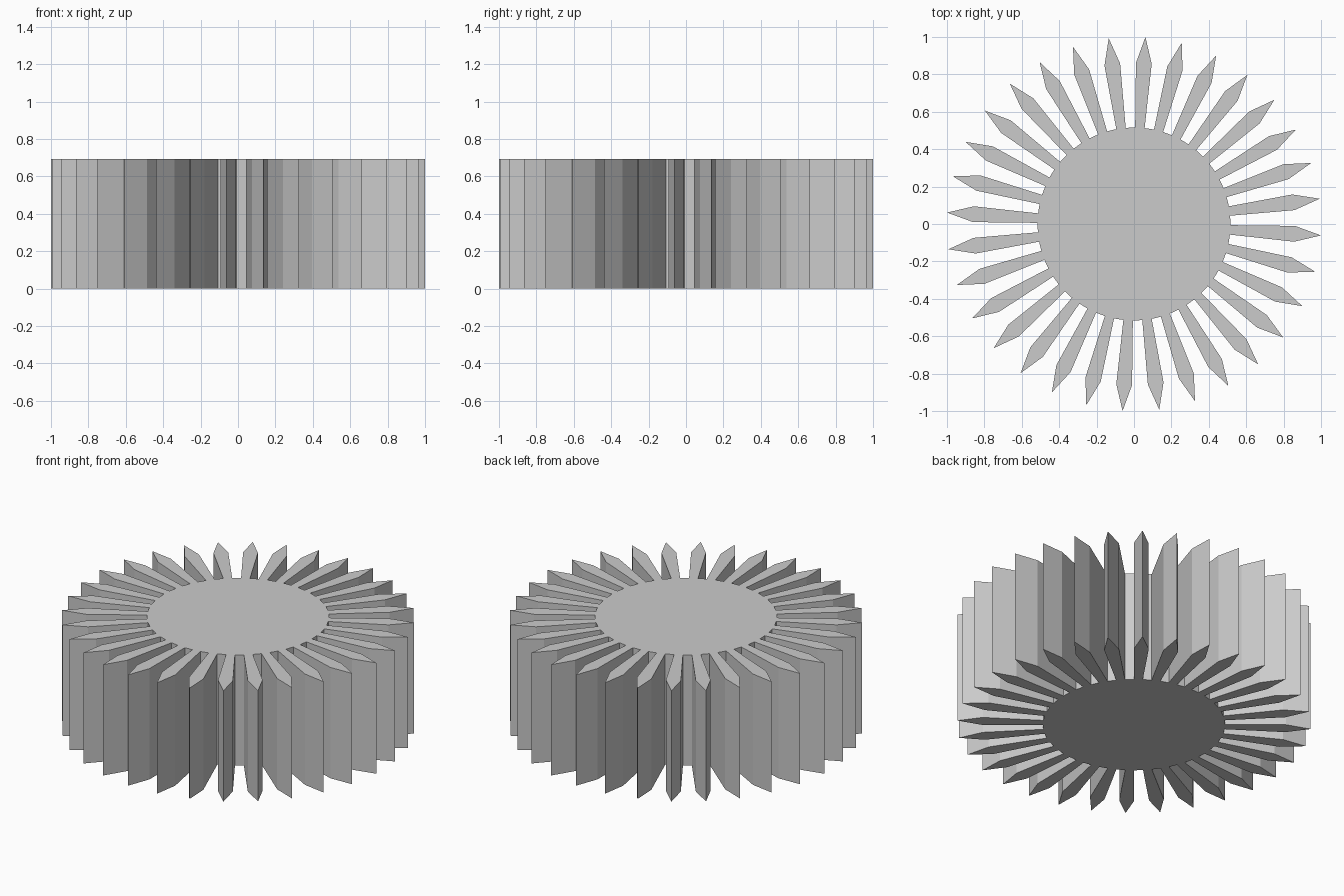
import bpy
import bmesh
from math import cos, sin, radians

if "Cube" in bpy.data.objects:
    bpy.data.objects.remove(bpy.data.objects["Cube"])

TEETH = 32
STEP = 360 / TEETH
OFFSET = -3.5          # angle of the first tooth tip
HALF = STEP / 4        # half the angular width of a tooth
HEIGHT = 0.693
ROOT_R, SHOULDER_R, TIP_R = 0.516, 0.861, 1.0018

# Outline of one tooth as (radius, angle from tooth centre)
TOOTH = [(ROOT_R, -HALF), (SHOULDER_R, -HALF), (TIP_R, 0),
         (SHOULDER_R, HALF), (ROOT_R, HALF)]


def polar(bm, radius, degrees):
    a = radians(degrees)
    return bm.verts.new((radius * cos(a), radius * sin(a), 0))


bm = bmesh.new()
# Bottom: one face per tooth plus the hub disc
hub = []
for i in range(TEETH):
    centre = OFFSET + i * STEP
    verts = [polar(bm, r, centre + a) for r, a in TOOTH]
    bm.faces.new(verts)
    hub += [verts[0], verts[-1]]
bm.faces.new(hub)

# Raise the whole outline into a solid gear
bottom = bm.faces[:]
top = bmesh.ops.extrude_face_region(bm, geom=bottom, use_keep_orig=True)
bmesh.ops.translate(bm, vec=(0, 0, HEIGHT),
                    verts=[g for g in top["geom"] if isinstance(g, bmesh.types.BMVert)])
bmesh.ops.recalc_face_normals(bm, faces=bm.faces[:])

mesh = bpy.data.meshes.new("toothed_gear")
bm.to_mesh(mesh)
bm.free()
gear = bpy.data.objects.new("toothed_gear", mesh)
bpy.context.collection.objects.link(gear)
